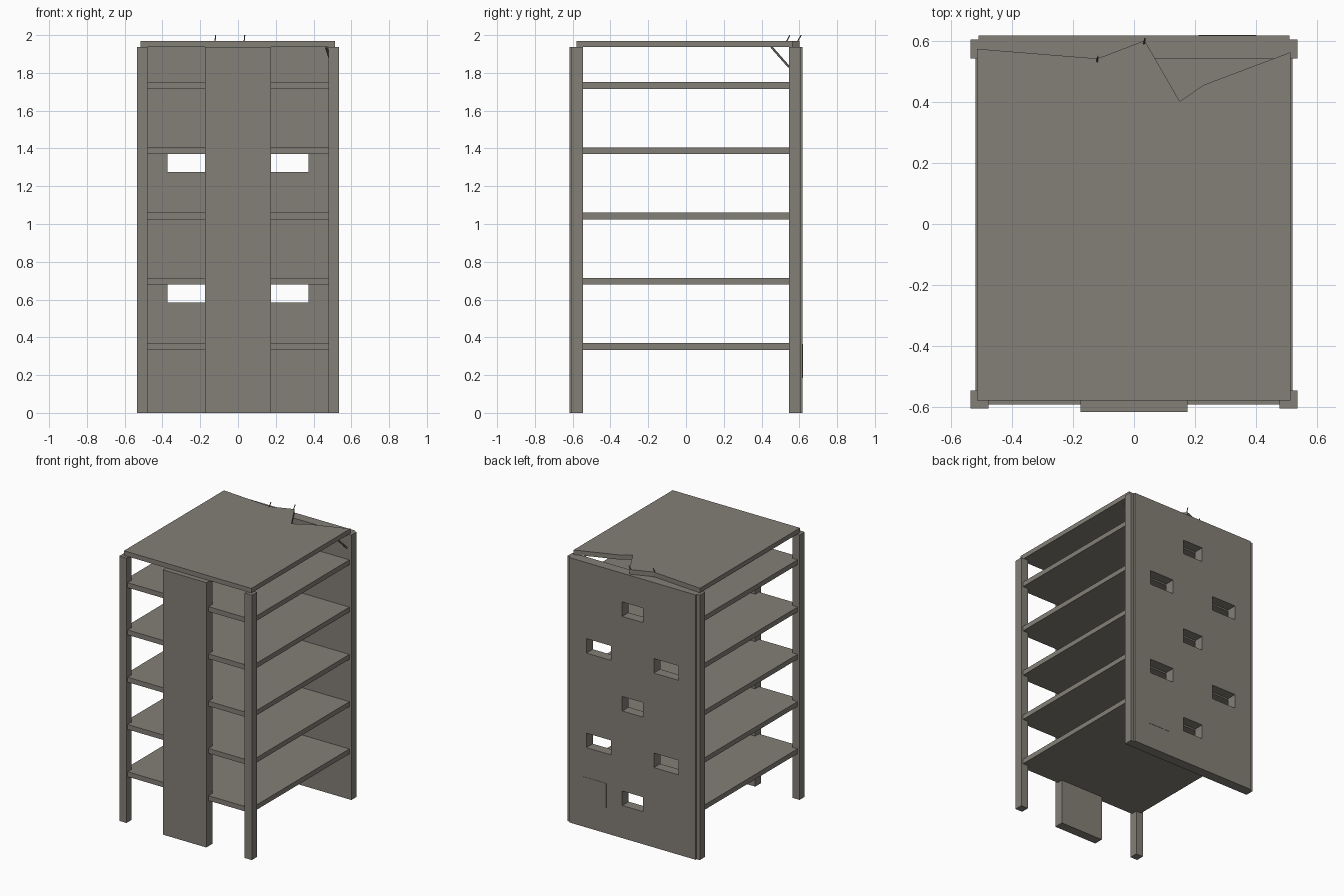
import bpy, bmesh
from mathutils import Vector

if "Cube" in bpy.data.objects:
    bpy.data.objects.remove(bpy.data.objects["Cube"])

concrete = bpy.data.materials.new("concrete grey")
concrete.diffuse_color = (0.23, 0.215, 0.185, 1)
concrete.use_nodes = True
concrete.node_tree.nodes["Principled BSDF"].inputs["Base Color"].default_value = concrete.diffuse_color


def add_object(name, bm):
    bmesh.ops.recalc_face_normals(bm, faces=bm.faces)
    mesh = bpy.data.meshes.new(name)
    bm.to_mesh(mesh)
    bm.free()
    mesh.materials.append(concrete)
    obj = bpy.data.objects.new(name, mesh)
    bpy.context.collection.objects.link(obj)
    return obj


def add_box(bm, x, y, z):
    lo, hi = Vector((x[0], y[0], z[0])), Vector((x[1], y[1], z[1]))
    verts = bmesh.ops.create_cube(bm, size=1)["verts"]
    for v in verts:
        v.co = Vector([lo[i] if v.co[i] < 0 else hi[i] for i in range(3)])


def box(name, x, y, z):
    bm = bmesh.new()
    add_box(bm, x, y, z)
    return add_object(name, bm)


def bar(name, points, radius):
    bm = bmesh.new()
    for a, b in zip(points, points[1:]):
        a, b = Vector(a), Vector(b)
        verts = bmesh.ops.create_cone(bm, cap_ends=True, segments=6, radius1=radius,
                                      radius2=radius, depth=(b - a).length)["verts"]
        turn = (b - a).to_track_quat('Z', 'Y')
        for v in verts:
            v.co = turn @ v.co + (a + b) / 2
    return add_object(name, bm)


TOP = 1.936
FLOOR_BOTTOMS = [0.333 + 0.3455 * i for i in range(5)]

# Corner columns
for label, y in (("front", (-0.606, -0.546)), ("back", (0.544, 0.606))):
    box(label + "_left_column", (-0.536, -0.478), y, (0, TOP))
    box(label + "_right_column", (0.478, 0.536), y, (0, TOP))

# Floor slabs
for i, z in enumerate(FLOOR_BOTTOMS):
    box(f"floor_slab_{i + 1}", (-0.52, 0.52), (-0.592, 0.545), (z, z + 0.036))

# Front core wall
box("front_wall", (-0.176, 0.176), (-0.617, -0.548), (0, TOP))

# Back wall with window openings: single and paired on alternate storeys
wall = box("back_wall", (-0.511, 0.511), (0.544, 0.618), (0, TOP))
bm = bmesh.new()
for i, z in enumerate(FLOOR_BOTTOMS):
    spans = [(-0.083, 0.083)] if i % 2 == 0 else [(-0.373, -0.173), (0.173, 0.373)]
    for span in spans:
        add_box(bm, span, (0.5, 0.7), (z - 0.095, z + 0.011))
cutter = add_object("window_cutter", bm)
cutter.hide_render = True
cutter.hide_viewport = True
cut = wall.modifiers.new("windows", 'BOOLEAN')
cut.operation = 'DIFFERENCE'
cut.solver = 'EXACT'
cut.object = cutter

# Thin plate on the back wall
box("wall_plate", (0.212, 0.4), (0.617, 0.62), (0.185, 0.366))

# Roof slab with a broken back edge
outline = [(-0.516, -0.58), (0.514, -0.58), (0.514, 0.564), (0.23, 0.457),
           (0.15, 0.403), (0.035, 0.602), (-0.12, 0.543), (-0.516, 0.575)]
bm = bmesh.new()
face = bm.faces.new([bm.verts.new((x, y, TOP)) for x, y in outline])
top = bmesh.ops.extrude_face_region(bm, geom=[face])["geom"]
bmesh.ops.translate(bm, vec=(0, 0, 0.034),
                    verts=[g for g in top if isinstance(g, bmesh.types.BMVert)])
add_object("roof_slab", bm)

# Bent steel bars at the break
bar("steel_bar_left", [(-0.122, 0.525, 1.955), (-0.121, 0.535, 1.972), (-0.119, 0.55, 2.0)], 0.003)
bar("steel_bar_middle", [(0.032, 0.585, 1.955), (0.033, 0.594, 1.972), (0.036, 0.609, 2.0)], 0.003)

# Fallen brace under the roof corner
bar("hanging_brace", [(0.466, 0.452, 1.937), (0.5, 0.545, 1.832)], 0.006)
